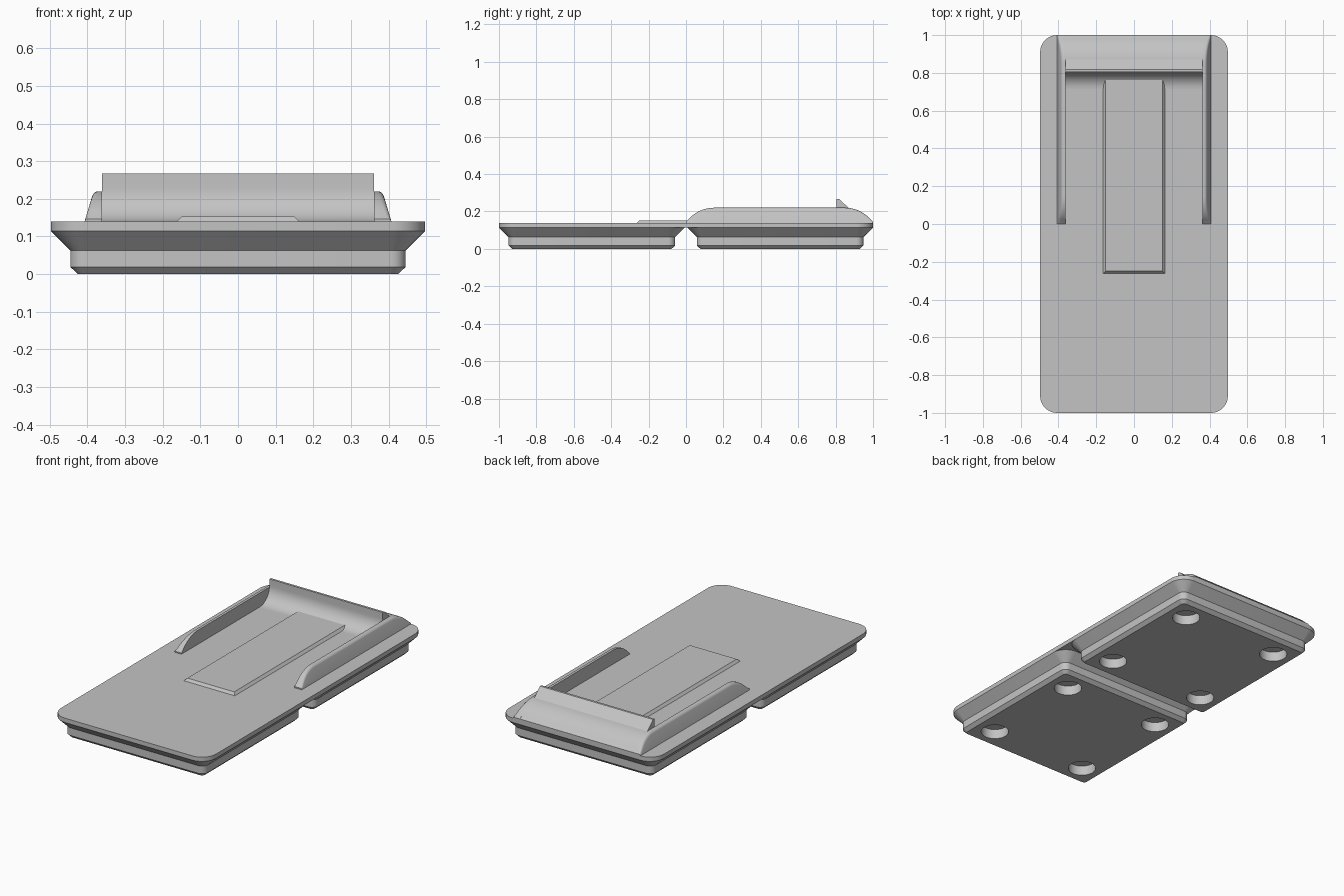
import bpy, bmesh, math

if "Cube" in bpy.data.objects:
    bpy.data.objects.remove(bpy.data.objects["Cube"])

grey = bpy.data.materials.new("light grey")
grey.use_nodes = True
grey.diffuse_color = (0.55, 0.55, 0.55, 1)
grey.node_tree.nodes["Principled BSDF"].inputs["Base Color"].default_value = (0.55, 0.55, 0.55, 1)

DECK = 0.139      # deck top
UNDER = 0.114     # deck underside
CREST = 0.22      # top of rails and back wall
INNER = 0.362     # inside face of the rails


def loft(name, rings):
    """Skin a list of matching closed rings and cap both ends."""
    bm = bmesh.new()
    loops = [[bm.verts.new(p) for p in ring] for ring in rings]
    for a, b in zip(loops, loops[1:]):
        for i in range(len(a)):
            j = (i + 1) % len(a)
            bm.faces.new((a[i], a[j], b[j], b[i]))
    bm.faces.new(loops[0][::-1])
    bm.faces.new(loops[-1])
    bmesh.ops.recalc_face_normals(bm, faces=bm.faces)
    mesh = bpy.data.meshes.new(name)
    bm.to_mesh(mesh)
    bm.free()
    obj = bpy.data.objects.new(name, mesh)
    mesh.materials.append(grey)
    bpy.context.collection.objects.link(obj)
    return obj


def smooth(obj):
    bpy.ops.object.select_all(action="DESELECT")
    obj.select_set(True)
    bpy.context.view_layer.objects.active = obj
    bpy.ops.object.shade_smooth_by_angle(angle=math.radians(30))


def rounded(hx, hy, r, z, cy=0, n=10):
    pts = []
    for k, (sx, sy) in enumerate(((1, 1), (-1, 1), (-1, -1), (1, -1))):
        for i in range(n + 1):
            a = (k + i / n) * math.pi / 2
            pts.append((sx * (hx - r) + r * math.cos(a),
                        cy + sy * (hy - r) + r * math.sin(a), z))
    return pts


# Deck
smooth(loft("deck", [rounded(0.497, 1, 0.09, z) for z in (UNDER, DECK)]))

# Stepped feet with four round sockets each
steps = ((0.426, 0.019, 0), (0.4455, 0.038, 0.019),
         (0.4455, 0.038, 0.063), (0.497, 0.09, UNDER))
for side, cy in (("front", -0.503), ("back", 0.503)):
    foot = loft(side + "_foot", [rounded(h, h, r, z, cy) for h, r, z in steps])
    for sx in (-1, 1):
        for sy in (-1, 1):
            bpy.ops.mesh.primitive_cylinder_add(
                vertices=40, radius=0.075, depth=0.114,
                location=(sx * 0.311, cy + sy * 0.311, 0))
            cutter = bpy.context.object
            cutter.name = "socket_cutter"
            cutter.data.materials.append(grey)
            mod = foot.modifiers.new("socket", "BOOLEAN")
            mod.operation = "DIFFERENCE"
            mod.solver = "EXACT"
            mod.object = cutter
            bpy.context.view_layer.objects.active = foot
            bpy.ops.object.modifier_apply(modifier=mod.name)
            bpy.data.objects.remove(cutter)
    smooth(foot)


def crest(y):
    """Height of the rail outline, arched down at both ends."""
    d = max(0, 0.15 - y, y - 0.85)
    r = 0.181
    return max(0.146, CREST - r + math.sqrt(r * r - d * d))


def rail_section(side, y):
    top = crest(y)
    outer = lambda z: 0.408 - 0.3 * (z - DECK)
    soft = min(0.012, (top - DECK) * 0.6)
    pts = [(INNER, DECK), (INNER, top)]
    for i in range(5):
        a = i / 4 * math.pi / 2
        z = top - soft * (1 - math.cos(a))
        pts.append((outer(z) - soft * (1 - math.sin(a)), z))
    pts.append((outer(DECK), DECK))
    return [(side * x, y, z) for x, z in pts]


# Side rails
arch = [0.15 * i / 12 for i in range(13)]
stations = arch + [1 - y for y in reversed(arch)]
for name, side in (("left_rail", 1), ("right_rail", -1)):
    smooth(loft(name, [rail_section(side, y) for y in stations]))

# Back wall with scooped inside and catch lip
outline = [(1, DECK)]
for i in range(13):
    a = i / 12 * math.pi / 2
    outline.append((0.715 + 0.09 * math.sin(a), DECK + 0.09 * (1 - math.cos(a))))
outline += [(0.805, 0.267), (0.818, 0.267), (0.87, crest(0.87))]
outline += [(0.88 + 0.01 * i, crest(0.88 + 0.01 * i)) for i in range(13)]
smooth(loft("back_wall", [[(x, y, z) for y, z in outline] for x in (-INNER, INNER)]))

# Raised centre pad with bevelled edges
loft("centre_pad", [
    [(-w, y0, z), (w, y0, z), (w, 0.77, z), (-w, 0.77, z)]
    for w, y0, z in ((0.163, -0.262, DECK), (0.15, -0.249, 0.153))])
